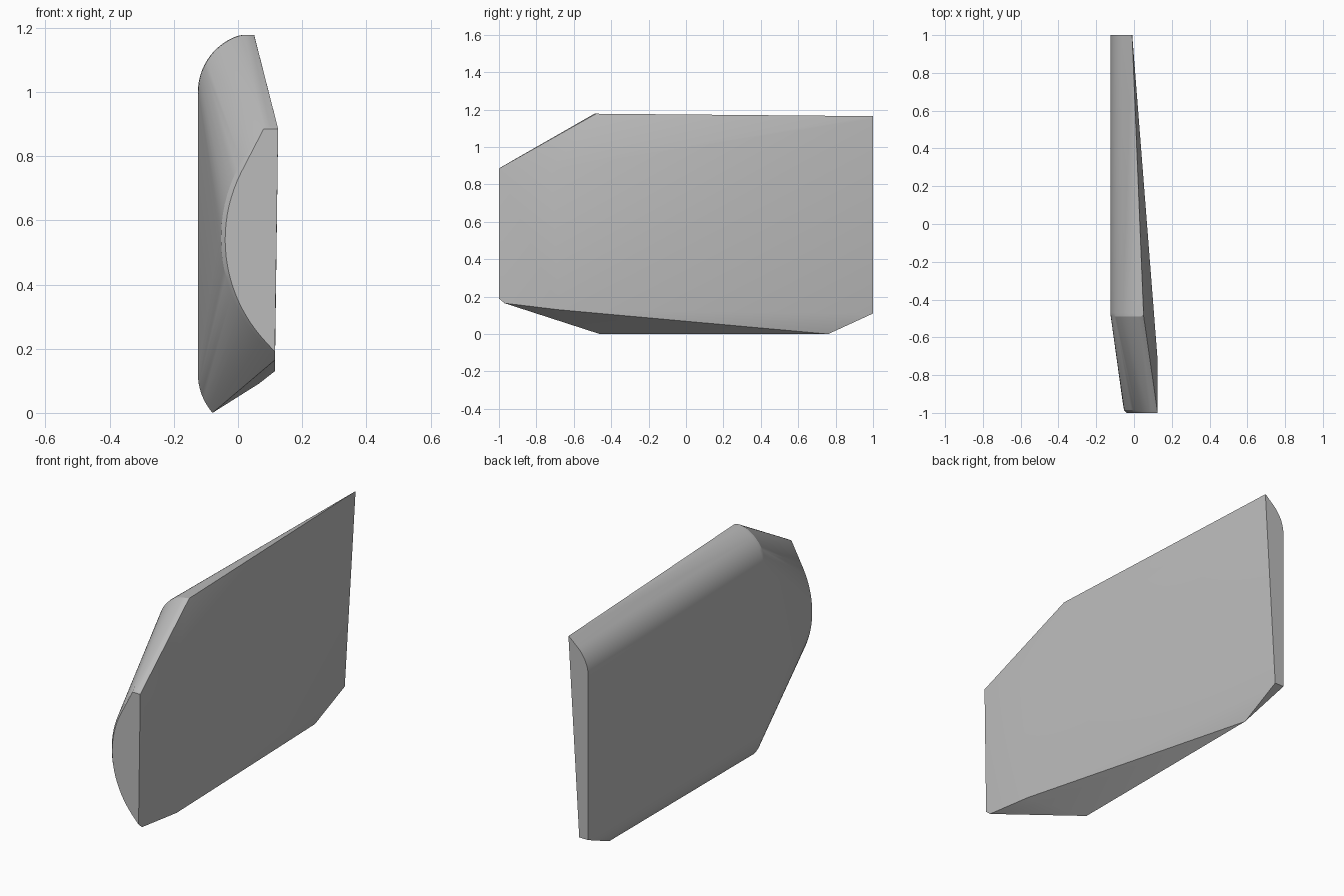
import bpy, bmesh, math

if "Cube" in bpy.data.objects:
    bpy.data.objects.remove(bpy.data.objects["Cube"])

grey = bpy.data.materials.new("plain_grey")
grey.diffuse_color = (0.5, 0.5, 0.5, 1)
grey.use_nodes = True
grey.node_tree.nodes["Principled BSDF"].inputs["Base Color"].default_value = grey.diffuse_color


def arc(cx, cz, r, a0, a1, y, n):
    """Points on a circular arc in the x-z plane, angles in degrees."""
    pts = []
    for i in range(n + 1):
        a = math.radians(a0 + (a1 - a0) * i / n)
        pts.append((cx + r * math.cos(a), y, cz + r * math.sin(a)))
    return pts


pts = []
# rounded top edge, full at the shoulder and cut short at the back
for y, a in ((-0.47, 93), (-0.49, 97)):
    pts += arc(0.06, 1.0, 0.185 if y > -0.48 else 0.183, 180, a, y, 16)
pts += arc(0.06, 0.98, 0.185, 180, 112, 1.0, 14)
pts = [(x, y, min(z, 1.178)) for x, y, z in pts]
# rounded lower edge of the flat left side
for y in (-0.46, 0.76):
    pts += arc(0.06, 0.122, 0.185, 180, 221, y, 8)
# blunt front end: outer rim and slightly smaller front face
pts += arc(0.425, 0.545, 0.484, 136, 231, -0.95, 28)
pts += arc(0.425, 0.545, 0.478, 133, 229, -0.985, 28)
pts += arc(0.425, 0.54, 0.465, 133, 228, -1.0, 28)
pts = [p for p in pts if p[0] <= 0.113]
# right side corners, back bottom corners and ridge
pts += [(0.05, -0.48, 1.178), (0.125, -1, 0.885), (0.125, -0.72, 0.885),
        (0.08, -1, 0.885), (0.115, -1, 0.19), (0.115, -0.97, 0.165),
        (0.115, -0.68, 0.13), (0.065, -0.62, 0.091),
        (-0.01, 1, 1.165), (-0.072, 1, 0.11), (-0.125, 1, 0.11)]

# wrap the profiles in one convex body
bm = bmesh.new()
for p in pts:
    bm.verts.new(p)
res = bmesh.ops.convex_hull(bm, input=bm.verts)
junk = {v for v in res["geom_interior"] + res["geom_unused"]
        if isinstance(v, bmesh.types.BMVert)}
bmesh.ops.delete(bm, geom=list(junk), context='VERTS')
bmesh.ops.remove_doubles(bm, verts=bm.verts, dist=0.001)
bmesh.ops.dissolve_limit(bm, angle_limit=0.004, verts=bm.verts, edges=bm.edges)
bmesh.ops.recalc_face_normals(bm, faces=bm.faces)
low = min(v.co.z for v in bm.verts)
for v in bm.verts:
    if v.co.z < 0.01:
        v.co.z -= low

mesh = bpy.data.meshes.new("tapered_slab")
bm.to_mesh(mesh)
bm.free()
mesh.materials.append(grey)
body = bpy.data.objects.new("tapered_slab", mesh)
bpy.context.collection.objects.link(body)
bpy.context.view_layer.objects.active = body
body.select_set(True)
bpy.ops.object.shade_smooth_by_angle(angle=math.radians(20))
